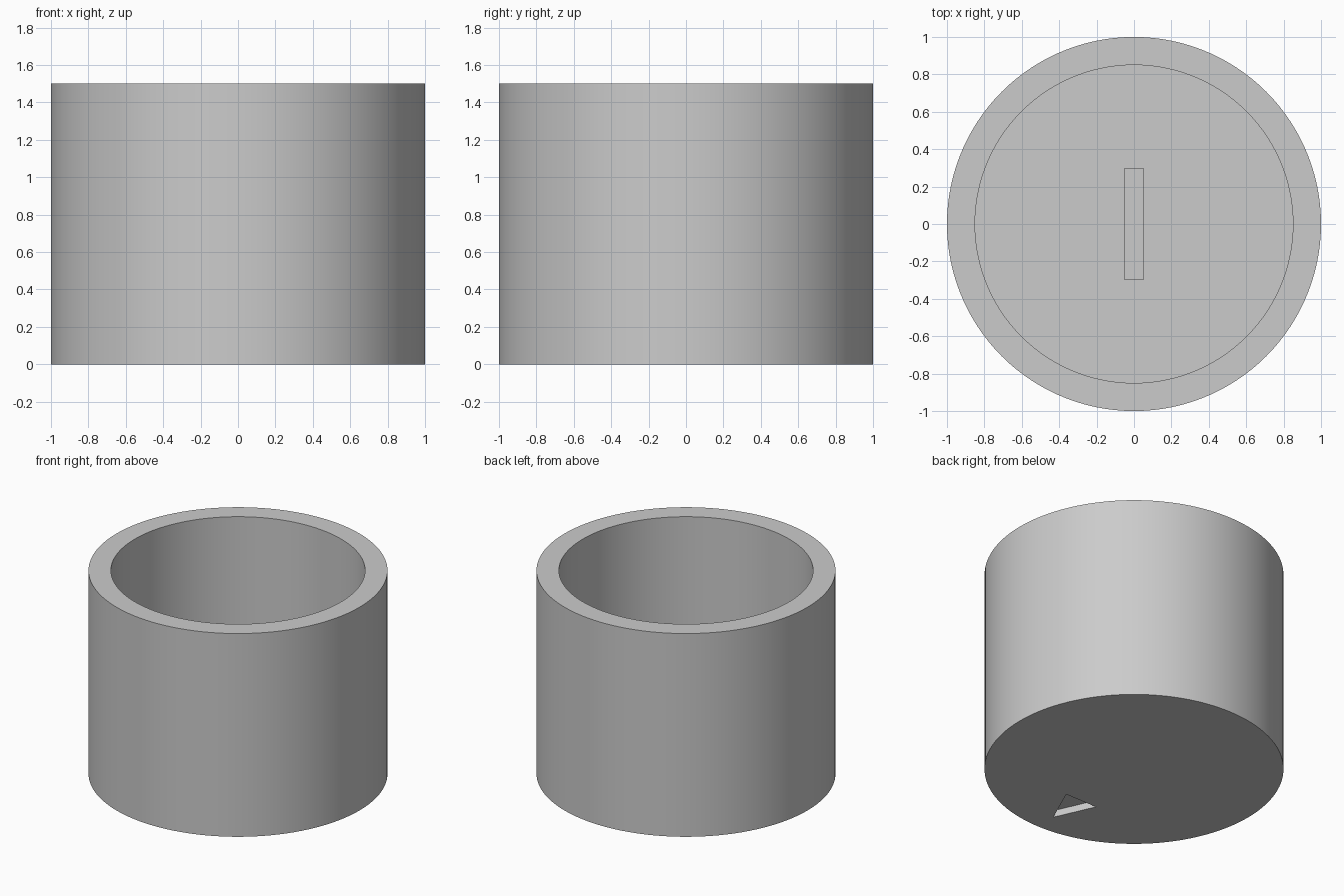
import bpy, bmesh, math

if "Cube" in bpy.data.objects:
    bpy.data.objects.remove(bpy.data.objects["Cube"], do_unlink=True)

HEIGHT, OUTER, INNER, FLOOR = 1.5, 1.0, 0.85, 0.15

grey = bpy.data.materials.new("light grey")
grey.use_nodes = True
grey.diffuse_color = (0.6, 0.6, 0.6, 1)
grey.node_tree.nodes["Principled BSDF"].inputs["Base Color"].default_value = (0.6, 0.6, 0.6, 1)


def prism(name, outline, bottom, top):
    """Extrude a flat outline upward into a closed solid."""
    bm = bmesh.new()
    face = bm.faces.new([bm.verts.new((x, y, bottom)) for x, y in outline])
    result = bmesh.ops.extrude_face_region(bm, geom=[face], use_keep_orig=True)
    verts = [v for v in result["geom"] if isinstance(v, bmesh.types.BMVert)]
    bmesh.ops.translate(bm, verts=verts, vec=(0, 0, top - bottom))
    bmesh.ops.recalc_face_normals(bm, faces=bm.faces)
    mesh = bpy.data.meshes.new(name)
    bm.to_mesh(mesh)
    bm.free()
    mesh.materials.append(grey)
    obj = bpy.data.objects.new(name, mesh)
    bpy.context.collection.objects.link(obj)
    return obj


def circle(radius, sides=120):
    angles = [math.tau * i / sides for i in range(sides)]
    return [(radius * math.cos(a), radius * math.sin(a)) for a in angles]


def cut(target, cutter):
    """Subtract a solid from the target, then discard it."""
    cutter.hide_render = True
    mod = target.modifiers.new(cutter.name, "BOOLEAN")
    mod.operation, mod.solver, mod.object = "DIFFERENCE", "EXACT", cutter
    bpy.context.view_layer.objects.active = target
    bpy.ops.object.modifier_apply(modifier=mod.name)
    bpy.data.objects.remove(cutter, do_unlink=True)


# Cup with a closed bottom
cup = prism("cup", circle(OUTER), 0, HEIGHT)
cut(cup, prism("hollow", circle(INNER), FLOOR, HEIGHT + 0.2))

# Shallow arrow recess on the underside, pointing to the front
arrow = [(-0.13, -0.55), (0.13, -0.55), (0, -0.84)]
cut(cup, prism("arrow_recess", arrow, -0.1, 0.05))

# Narrow tab standing on the inside floor
prism("floor_tab", [(-0.05, -0.3), (0.05, -0.3), (0.05, 0.3), (-0.05, 0.3)],
      FLOOR - 0.03, FLOOR + 0.2)

# Smooth walls with crisp rims
bpy.ops.object.select_all(action="DESELECT")
cup.select_set(True)
bpy.context.view_layer.objects.active = cup
bpy.ops.object.shade_smooth_by_angle(angle=math.radians(30))
